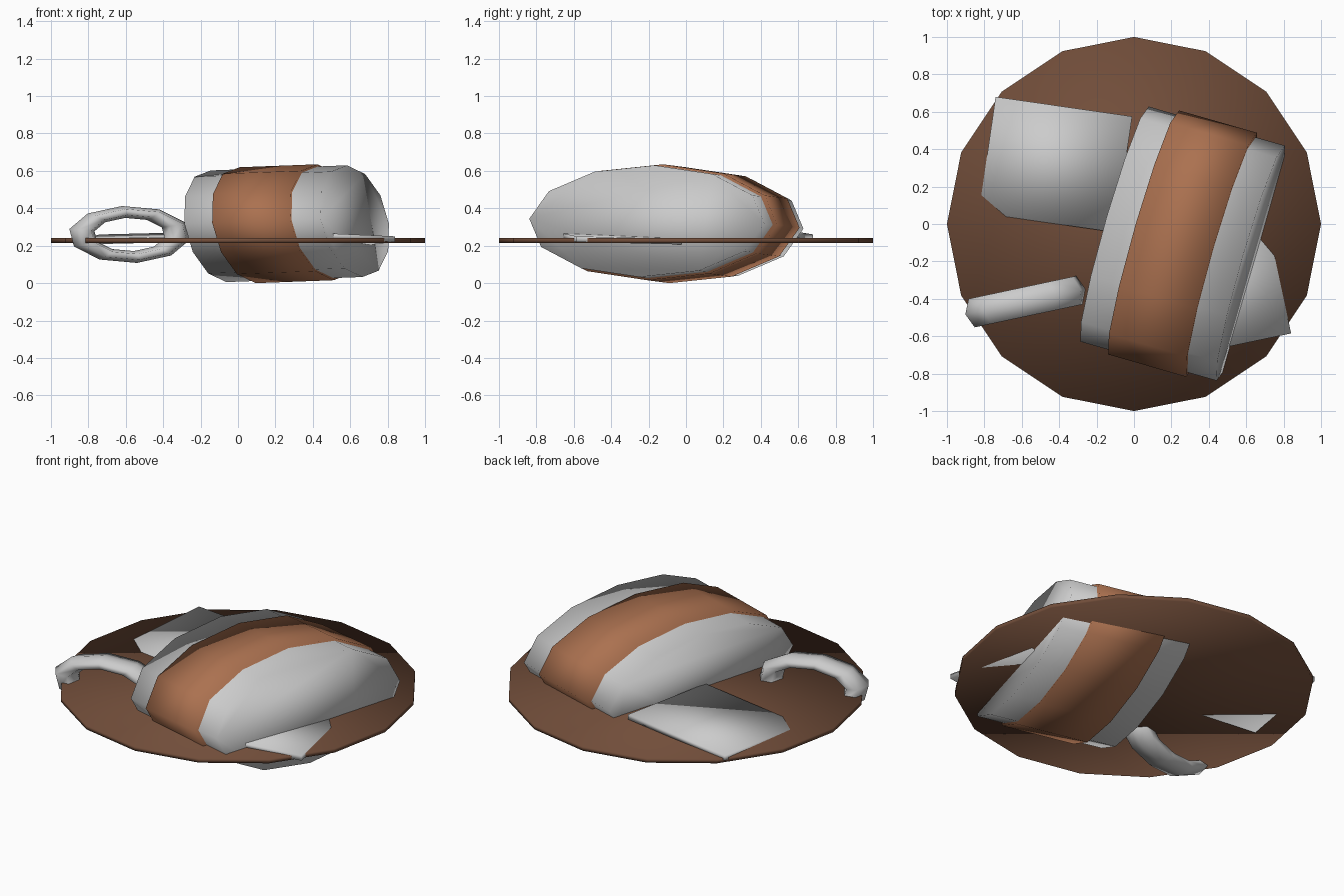
import bpy, bmesh, math
from math import cos, sin, pi, radians
from mathutils import Matrix, Vector

if "Cube" in bpy.data.objects:
    bpy.data.objects.remove(bpy.data.objects["Cube"])

SQUASH = 0.4575  # the tilted parts are flattened vertically


def material(name, rgb):
    m = bpy.data.materials.new(name)
    m.diffuse_color = (*rgb, 1)
    m.use_nodes = True
    m.node_tree.nodes["Principled BSDF"].inputs["Base Color"].default_value = m.diffuse_color
    return m


def finish(name, bm, matrix, mat=None):
    bm.transform(matrix)
    bmesh.ops.recalc_face_normals(bm, faces=bm.faces)
    for f in bm.faces:
        f.smooth = True
    me = bpy.data.meshes.new(name)
    bm.to_mesh(me)
    bm.free()
    ob = bpy.data.objects.new(name, me)
    bpy.context.collection.objects.link(ob)
    if mat:
        me.materials.append(mat)
    return ob


def cylinder(name, radius, depth, sides, matrix, mat=None):
    bm = bmesh.new()
    bmesh.ops.create_cone(bm, cap_ends=True, segments=sides, radius1=radius,
                          radius2=radius, depth=depth)
    return finish(name, bm, matrix, mat)


def slab(name, corner, u, v, thickness):
    # thin box hanging below a top face given by one corner and two edges
    corner, u, v = Vector(corner), Vector(u), Vector(v)
    w = Vector((0, 0, thickness))
    m = Matrix((u, v, w)).transposed().to_4x4()
    m.translation = corner + (u + v - w) / 2
    bm = bmesh.new()
    bmesh.ops.create_cube(bm, size=1)
    return finish(name, bm, m)


def placed(center, yaw, pitch, roll):
    return (Matrix.Translation(center) @ Matrix.Diagonal((1, 1, SQUASH, 1))
            @ Matrix.Rotation(radians(yaw), 4, 'Z')
            @ Matrix.Rotation(radians(pitch), 4, 'Y')
            @ Matrix.Rotation(radians(roll), 4, 'X'))


dark = material("dark_brown", (0.166, 0.075, 0.042))
tan = material("brown", (0.41, 0.166, 0.08))

# round base plate
cylinder("base_disc", 1.0, 0.025, 16, Matrix.Translation((0, 0, 0.2275)), dark)

# drum lying on its side, with a slightly wider band around it
lie = placed((0.26, -0.105, 0.3175), -16, -4.5, -2.5) @ Matrix.Rotation(pi / 2, 4, 'Y')
cylinder("drum", 0.655, 0.76, 12, lie)
cylinder("drum_band", 0.68, 0.435, 12, lie, tan)

# upright ring handle
bm = bmesh.new()
MAJ, MINOR = 10, 6
rings = []
for i in range(MAJ):
    a = radians(25) + 2 * pi * i / MAJ
    ring = []
    for j in range(MINOR):
        b = 2 * pi * j / MINOR
        r = 0.265 + 0.07 * cos(b)
        ring.append(bm.verts.new((r * cos(a), 0.09 * sin(b), r * sin(a))))
    rings.append(ring)
for i in range(MAJ):
    p, q = rings[i], rings[(i + 1) % MAJ]
    for j in range(MINOR):
        k = (j + 1) % MINOR
        bm.faces.new((p[j], p[k], q[k], q[j]))
finish("ring_handle", bm, placed((-0.58, -0.415, 0.26), 12, 0, 0))

# two tilted flat slabs cutting through the base
slab("back_slab", (-0.74, 0.68, 0.26), (0.73, -0.105, 0.018), (-0.09, -0.62, -0.0236), 0.03)
slab("front_slab", (0.84, -0.585, 0.25), (-0.12, 0.56, -0.0135), (-0.6, -0.126, 0.027), 0.03)
